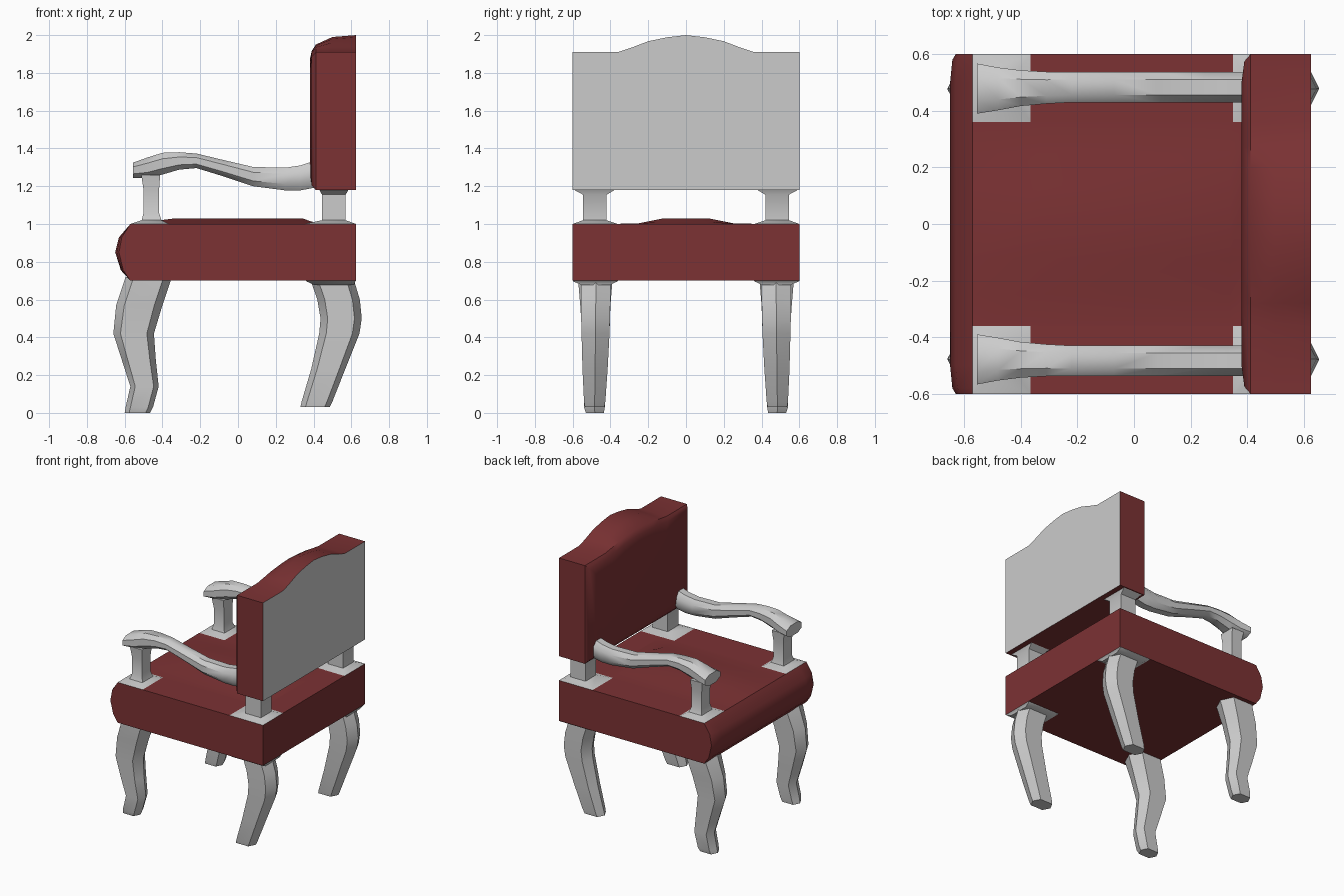
import bpy, bmesh
from mathutils import Vector


def material(name, rgb):
    m = bpy.data.materials.new(name)
    m.diffuse_color = (*rgb, 1)
    return m


RED = material("dark red fabric", (0.2, 0.032, 0.034))
GREY = material("plain grey", (0.8, 0.8, 0.8))


def finish(name, bm, mats=(), angle=0.7):
    bmesh.ops.recalc_face_normals(bm, faces=bm.faces)
    me = bpy.data.meshes.new(name)
    bm.to_mesh(me)
    bm.free()
    for m in mats:
        me.materials.append(m)
    ob = bpy.data.objects.new(name, me)
    bpy.context.collection.objects.link(ob)
    bpy.ops.object.select_all(action='DESELECT')
    ob.select_set(True)
    bpy.context.view_layer.objects.active = ob
    bpy.ops.object.shade_smooth_by_angle(angle=angle)
    return ob


def loft(name, rings, mats=(), last_mat=0, angle=0.7):
    """Skin a closed tube through rings of points and cap both ends."""
    bm = bmesh.new()
    loops = [[bm.verts.new(p) for p in r] for r in rings]
    n = len(loops[0])
    for a, b in zip(loops, loops[1:]):
        for i in range(n):
            j = (i + 1) % n
            bm.faces.new((a[i], a[j], b[j], b[i]))
    bm.faces.new(loops[0])
    bm.faces.new(loops[-1]).material_index = last_mat
    return finish(name, bm, mats, angle)


def sections(shape, rows, side):
    """Horizontal rings from rows of (z, x min, x max, y min, y max)."""
    return [[Vector(((a + b) / 2 + u * (b - a) / 2,
                     side * ((c + d) / 2 + v * (d - c) / 2), z)) for u, v in shape]
            for z, a, b, c, d in rows]


SQUARE = [(-1, -1), (1, -1), (1, 1), (-1, 1)]
HEX = [(1, 0), (0.65, 1), (-0.65, 1), (-1, 0), (-0.65, -1), (0.65, -1)]
OCT = [(1, 0.45), (0.5, 1), (-0.5, 1), (-1, 0.45),
       (-1, -0.45), (-0.5, -1), (0.5, -1), (1, -0.45)]

# Seat body: rolled front edge, slightly pinched at the sides
roll = [(0, 0.70), (0.05, 0.755), (0.08, 0.85), (0.06, 0.93), (0, 1.0)]
rings = []
for y, k in [(-0.6, 0.75), (-0.58, 0.9), (-0.5, 1), (0.5, 1), (0.58, 0.9), (0.6, 0.75)]:
    rings.append([(-0.57 - k * d, y, z) for d, z in roll]
                 + [(0.625, y, 1.0), (0.625, y, 0.70)])
loft("seat", rings, [RED])

# Domed seat cushion panel
bm = bmesh.new()
xs, ys = [-0.57, -0.33, 0.34, 0.39, 0.46], [-0.36, -0.25, -0.12, 0.12, 0.25, 0.36]
lift_x, lift_y = [0, 1, 1, 0.4, 0], [0, 0.1, 1, 1, 0.1, 0]
grid = [[bm.verts.new((x, y, 1.001 + 0.029 * a * b)) for y, b in zip(ys, lift_y)]
        for x, a in zip(xs, lift_x)]
for a, b in zip(grid, grid[1:]):
    for j in range(len(ys) - 1):
        bm.faces.new((a[j], b[j], b[j + 1], a[j + 1]))
finish("seat_cushion", bm, [RED])

# Backrest: arched outline, rolled front edge, grey rear panel
half = [(0.36, 0), (0.28, 0.3), (0.2, 0.64), (0.1, 0.87)]
arch = [(0.6, 0)] + half + [(0, 1)] + [(-y, h) for y, h in reversed(half)] + [(-0.6, 0)]
rings = []
for x, inset, rise in [(0.38, 0.10, 0.06), (0.39, 0.025, 0.03), (0.412, 0, 0.04),
                       (0.5, 0, 0.08), (0.625, 0, 0.09)]:
    k = 1 - inset / 0.6
    top = [(x, y * k, 1.91 - inset + rise * h) for y, h in arch]
    rings.append(top + [(x, -0.6 * k, 1.18 + inset), (x, 0.6 * k, 1.18 + inset)])
loft("backrest", rings, [RED, GREY], last_mat=1)

for side, label in ((-1, "right"), (1, "left")):
    # Curved front leg
    loft(f"front_leg_{label}", sections(HEX, [
        (0.72, -0.595, -0.35, 0.39, 0.57), (0.69, -0.605, -0.36, 0.39, 0.57),
        (0.57, -0.645, -0.40, 0.40, 0.56), (0.42, -0.66, -0.445, 0.405, 0.55),
        (0.28, -0.615, -0.435, 0.415, 0.548), (0.14, -0.57, -0.42, 0.425, 0.54),
        (0.03, -0.595, -0.45, 0.43, 0.54), (0, -0.60, -0.465, 0.435, 0.53)], side))
    # Curved back leg with raked foot
    loft(f"back_leg_{label}", sections(HEX, [
        (0.70, 0.385, 0.615, 0.40, 0.555), (0.60, 0.42, 0.645, 0.40, 0.555),
        (0.50, 0.437, 0.655, 0.403, 0.555), (0.42, 0.43, 0.643, 0.405, 0.553),
        (0.23, 0.387, 0.567, 0.415, 0.548), (0.06, 0.337, 0.50, 0.427, 0.54),
        (0.03, 0.33, 0.485, 0.432, 0.535)], side))
    # Flared plate above the back leg
    loft(f"back_leg_plate_{label}", sections(SQUARE, [
        (0.70, 0.36, 0.625, 0.36, 0.60), (0.695, 0.365, 0.62, 0.365, 0.595),
        (0.678, 0.40, 0.615, 0.40, 0.555)], side))
    # Arm support with flared foot
    loft(f"arm_post_{label}", sections(SQUARE, [
        (1.0, -0.57, -0.365, 0.36, 0.60), (1.02, -0.51, -0.405, 0.42, 0.545),
        (1.06, -0.50, -0.418, 0.43, 0.53), (1.18, -0.50, -0.418, 0.43, 0.53),
        (1.26, -0.512, -0.412, 0.42, 0.54)], side))
    # Short post carrying the backrest
    loft(f"back_post_{label}", sections(SQUARE, [
        (1.0, 0.35, 0.625, 0.36, 0.60), (1.02, 0.445, 0.57, 0.42, 0.545),
        (1.155, 0.445, 0.57, 0.42, 0.545), (1.182, 0.43, 0.585, 0.375, 0.595)], side))
    # Sweeping armrest, rows of (x, z low, z high, y low, y high)
    arm = [(-0.555, 1.243, 1.325, 0.39, 0.567), (-0.48, 1.243, 1.352, 0.402, 0.553),
           (-0.40, 1.262, 1.377, 0.417, 0.543), (-0.31, 1.288, 1.38, 0.425, 0.538),
           (-0.22, 1.296, 1.373, 0.43, 0.537), (-0.07, 1.25, 1.337, 0.43, 0.537),
           (0.08, 1.20, 1.302, 0.43, 0.537), (0.25, 1.178, 1.298, 0.43, 0.537),
           (0.33, 1.178, 1.31, 0.43, 0.537), (0.42, 1.195, 1.34, 0.43, 0.537)]
    loft(f"armrest_{label}", [
        [(x, side * ((c + d) / 2 + u * (d - c) / 2), (a + b) / 2 + v * (b - a) / 2)
         for u, v in OCT] for x, a, b, c, d in arm])
